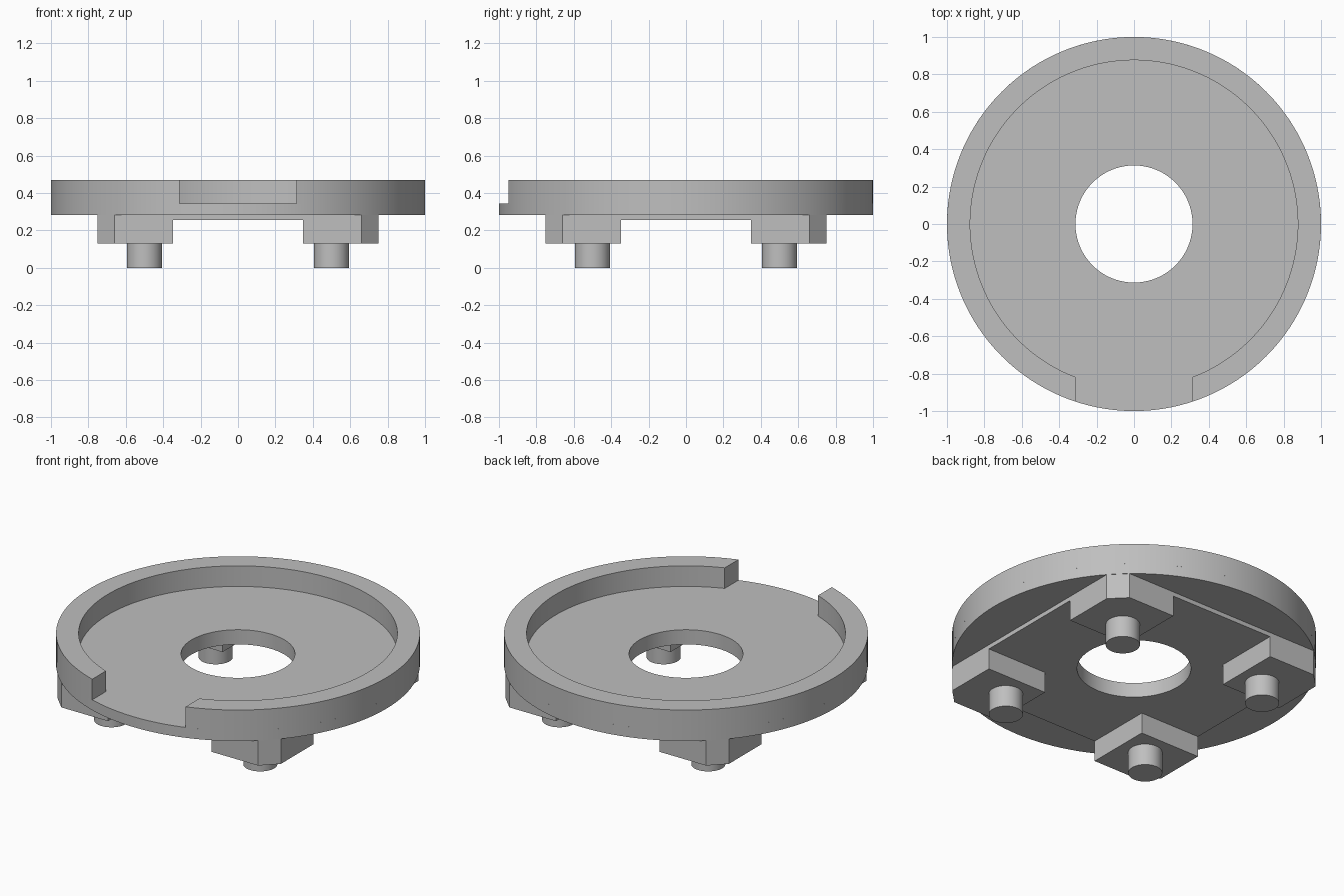
import bpy
import bmesh
from math import asin, cos, sin, pi, radians

cube = bpy.data.objects.get("Cube")
if cube:
    bpy.data.objects.remove(cube, do_unlink=True)

SIDES = 128
HOLE, OUTER, INNER = 0.313, 1.0, 0.876
BOTTOM, FLOOR, TOP = 0.282, 0.345, 0.47

grey = bpy.data.materials.new("plain grey")
grey.use_nodes = True
colour = (0.52, 0.52, 0.52, 1)
grey.diffuse_color = colour
grey.node_tree.nodes["Principled BSDF"].inputs["Base Color"].default_value = colour


def finish(name, bm):
    bmesh.ops.recalc_face_normals(bm, faces=bm.faces)
    mesh = bpy.data.meshes.new(name)
    bm.to_mesh(mesh)
    bm.free()
    mesh.materials.append(grey)
    obj = bpy.data.objects.new(name, mesh)
    bpy.context.collection.objects.link(obj)
    return obj


def select(obj):
    bpy.ops.object.select_all(action='DESELECT')
    obj.select_set(True)
    bpy.context.view_layer.objects.active = obj


def smooth(obj):
    select(obj)
    bpy.ops.object.shade_smooth_by_angle(angle=radians(30))


def prism(name, outline, z0, z1):
    bm = bmesh.new()
    face = bm.faces.new([bm.verts.new((x, y, z0)) for x, y in outline])
    top = bmesh.ops.extrude_face_region(bm, geom=[face], use_keep_orig=True)
    for v in top["geom"]:
        if isinstance(v, bmesh.types.BMVert):
            v.co.z = z1
    return finish(name, bm)


def circle(r, cx=0, cy=0, n=SIDES):
    return [(cx + r * cos(2 * pi * i / n), cy + r * sin(2 * pi * i / n)) for i in range(n)]


def band(name, inner, outer, z0, z1, closed):
    """Wall between two matching outlines, either a full ring or an open arc."""
    bm = bmesh.new()
    sections = [[bm.verts.new((*p, z)) for p, z in ((a, z0), (b, z0), (b, z1), (a, z1))]
                for a, b in zip(inner, outer)]
    pairs = list(zip(sections, sections[1:]))
    if closed:
        pairs.append((sections[-1], sections[0]))
    else:
        bm.faces.new(sections[0])
        bm.faces.new(sections[-1])
    for s, t in pairs:
        for k in range(4):
            m = (k + 1) % 4
            bm.faces.new((s[k], s[m], t[m], t[k]))
    return finish(name, bm)


def cut(obj, cutter):
    mod = obj.modifiers.new("cut", 'BOOLEAN')
    mod.operation, mod.solver, mod.object = 'DIFFERENCE', 'EXACT', cutter
    select(obj)
    bpy.ops.object.modifier_apply(modifier=mod.name)
    bpy.data.objects.remove(cutter, do_unlink=True)


def arc(r):
    """Arc open at the front, with ends on the straight sides of the notch."""
    half = asin(HOLE / r)
    start, sweep = -pi / 2 + half, 2 * pi - 2 * half
    return [(r * cos(start + sweep * i / SIDES), r * sin(start + sweep * i / SIDES))
            for i in range(SIDES + 1)]


# Round floor with a central hole, and the raised rim with its front notch
smooth(band("disc_floor", circle(HOLE), circle(OUTER), BOTTOM, FLOOR, True))
smooth(band("raised_rim", arc(INNER), arc(OUTER), FLOOR, TOP, False))

# Square underside with clipped corners, channelled to leave four corner pads
W, C, GAP, PAD = 0.75, 0.66, 0.347, 0.13
outline = [(W, -C), (W, C), (C, W), (-C, W), (-W, C), (-W, -C), (-C, -W), (C, -W)]
base = prism("base_plate_with_pads", outline, PAD, BOTTOM)
for sx, sy in ((GAP, 1), (1, GAP)):
    box = [(-sx, -sy), (sx, -sy), (sx, sy), (-sx, sy)]
    cut(base, prism("channel_cutter", box, 0, 0.256))
cut(base, prism("hole_cutter", circle(HOLE), 0, 1))
smooth(base)

# Round pegs under the pads
for side, sx in (("right", -1), ("left", 1)):
    for end, sy in (("front", -1), ("back", 1)):
        smooth(prism(f"{end}_{side}_peg", circle(0.094, sx * 0.5, sy * 0.5, 48), 0, PAD))
